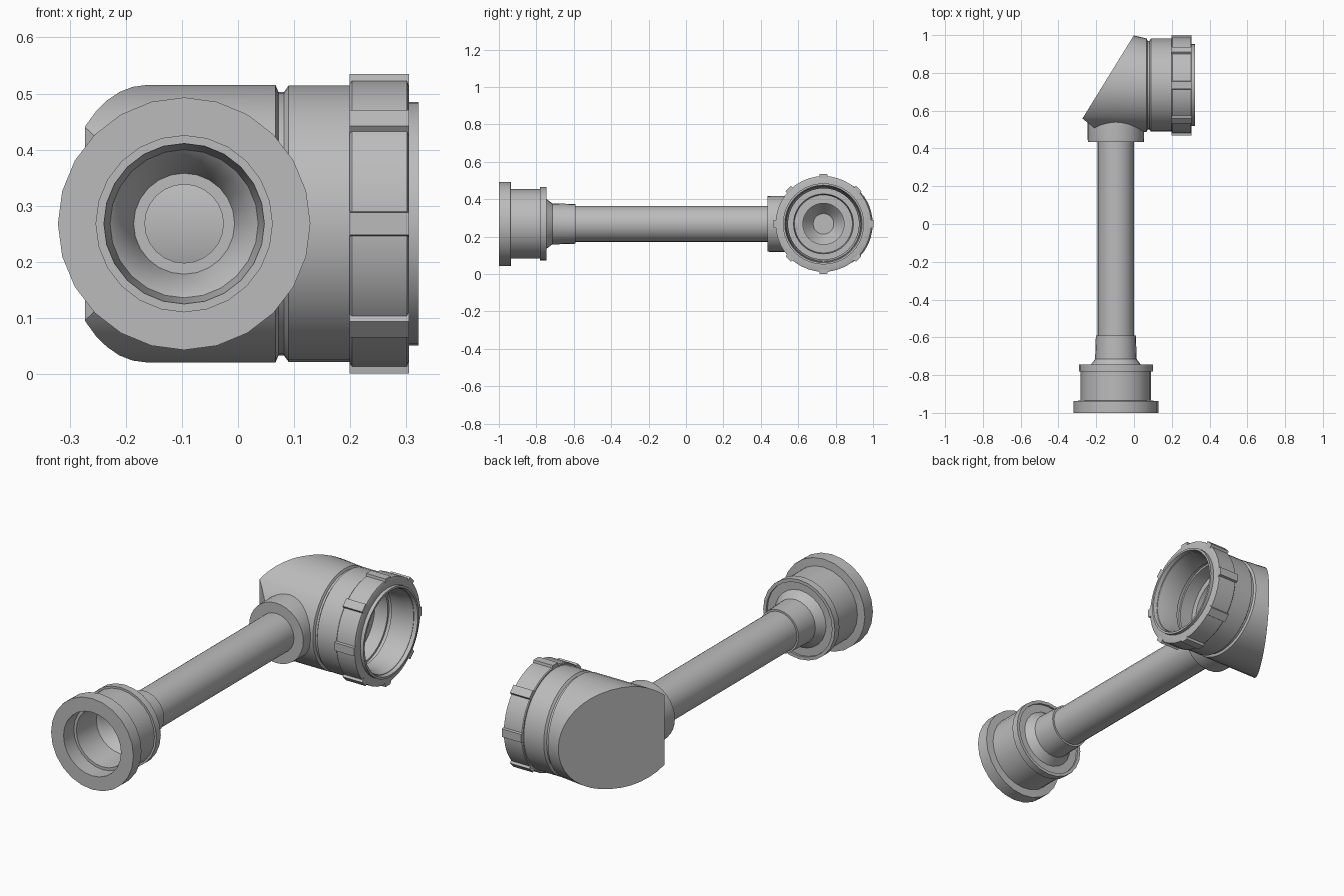
import bpy, bmesh, math
from mathutils import Vector

cube = bpy.data.objects.get("Cube")
if cube:
    bpy.data.objects.remove(cube, do_unlink=True)

# One grey plastic for everything
grey = bpy.data.materials.new("grey_plastic")
grey.use_nodes = True
colour = (0.5, 0.5, 0.5, 1)
grey.diffuse_color = colour
grey.node_tree.nodes["Principled BSDF"].inputs["Base Color"].default_value = colour

PIPE_X, ELBOW_Y, MID_Z = -0.096, 0.735, 0.268


def finish(bm, name):
    bmesh.ops.recalc_face_normals(bm, faces=bm.faces)
    mesh = bpy.data.meshes.new(name)
    bm.to_mesh(mesh)
    bm.free()
    mesh.materials.append(grey)
    ob = bpy.data.objects.new(name, mesh)
    bpy.context.collection.objects.link(ob)
    bpy.ops.object.select_all(action='DESELECT')
    ob.select_set(True)
    bpy.context.view_layer.objects.active = ob
    bpy.ops.object.shade_smooth_by_angle(angle=math.radians(32))
    return ob


def lathe(profile, axis, sides, closed=False):
    """Turn (position, radius) points about the pipe (y) or elbow (x) axis."""
    bm = bmesh.new()
    rings = []
    for t, r in profile:
        ring = []
        for i in range(sides):
            a = math.tau * i / sides
            u, w = r * math.cos(a), MID_Z + r * math.sin(a)
            ring.append(bm.verts.new((PIPE_X + u, t, w) if axis == 'y' else (t, ELBOW_Y + u, w)))
        rings.append(ring)
    pairs = list(zip(rings, rings[1:]))
    if closed:
        pairs.append((rings[-1], rings[0]))
    for a, b in pairs:
        for i in range(sides):
            j = (i + 1) % sides
            bm.faces.new((a[i], a[j], b[j], b[i]))
    bmesh.ops.remove_doubles(bm, verts=bm.verts, dist=1e-5)
    return bm


# Flanged socket with stepped bore
socket = [(-1, 0.225), (-0.937, 0.225), (-0.935, 0.186), (-0.78, 0.186), (-0.78, 0.196),
          (-0.745, 0.196), (-0.745, 0.18), (-0.755, 0.18), (-0.755, 0.14),
          (-0.715, 0.11), (-0.59, 0.106), (-0.59, 0.08), (-0.69, 0.08), (-0.69, 0.09),
          (-0.76, 0.113), (-0.78, 0.132), (-0.92, 0.143), (-0.92, 0.157), (-1, 0.157)]
finish(lathe(socket, 'y', 24, True), "flanged_socket")

# Long hollow pipe, closed inside the elbow
pipe = [(0.52, 0), (0.52, 0.097), (-0.69, 0.097), (-0.69, 0.07), (0.5, 0.07), (0.5, 0)]
finish(lathe(pipe, 'y', 24), "straight_pipe")

# Collar where the pipe enters the elbow
collar = [(0.435, 0.09), (0.435, 0.148), (0.457, 0.15), (0.6, 0.15), (0.6, 0.09)]
finish(lathe(collar, 'y', 32, True), "elbow_collar")

# Elbow body with groove, lip and stepped bore
elbow = [(-0.4, 0.247), (0.067, 0.247), (0.072, 0.235), (0.082, 0.235), (0.09, 0.246),
         (0.25, 0.246), (0.25, 0.217), (0.322, 0.217), (0.322, 0.207), (0.26, 0.19),
         (0.19, 0.19), (0.19, 0.2), (0.17, 0.2), (0.17, 0.19), (0.1, 0.19),
         (0.1, 0.16), (0.05, 0.155), (0.05, 0.11), (-0.02, 0.11), (-0.09, 0.055), (-0.09, 0)]
bm = lathe(elbow, 'x', 40)
for v in bm.verts:  # widen the rear towards the mitre
    if v.co.x < -0.3 and v.co.y > ELBOW_Y:
        v.co.y = ELBOW_Y + (v.co.y - ELBOW_Y) * 1.45


def slice_off(bm, point, normal):
    geom = bm.verts[:] + bm.edges[:] + bm.faces[:]
    bmesh.ops.bisect_plane(bm, geom=geom, plane_co=point, plane_no=normal, clear_outer=True)
    rim = [e for e in bm.edges if e.is_boundary]
    if rim:
        bmesh.ops.edgeloop_fill(bm, edges=rim)


# Slanted mitre face and small blunted corner
slice_off(bm, Vector((0, 1, 0)), Vector((-0.445, 0.275, 0)).normalized())
slice_off(bm, Vector((-0.275, 0.56, 0)), Vector((-0.62, -0.78, 0)).normalized())
finish(bm, "mitred_elbow")

# Compression nut ring
nut = [(0.199, 0.2), (0.199, 0.252), (0.203, 0.256), (0.301, 0.256),
       (0.305, 0.245), (0.305, 0.2)]
finish(lathe(nut, 'x', 40, True), "compression_nut")

# Grip ribs around the nut
for k in range(8):
    a = math.tau * k / 8
    out = Vector((0, math.cos(a), math.sin(a)))
    side = Vector((0, -math.sin(a), math.cos(a)))
    bm = bmesh.new()
    bmesh.ops.create_cube(bm, size=1)
    for v in bm.verts:
        top = v.co.z > 0
        width = 0.04 if top else 0.05
        v.co = (Vector((0.252 + v.co.x * 0.106, ELBOW_Y, MID_Z))
                + side * (v.co.y * width) + out * (0.2665 if top else 0.235))
    finish(bm, f"nut_rib_{k + 1}")
